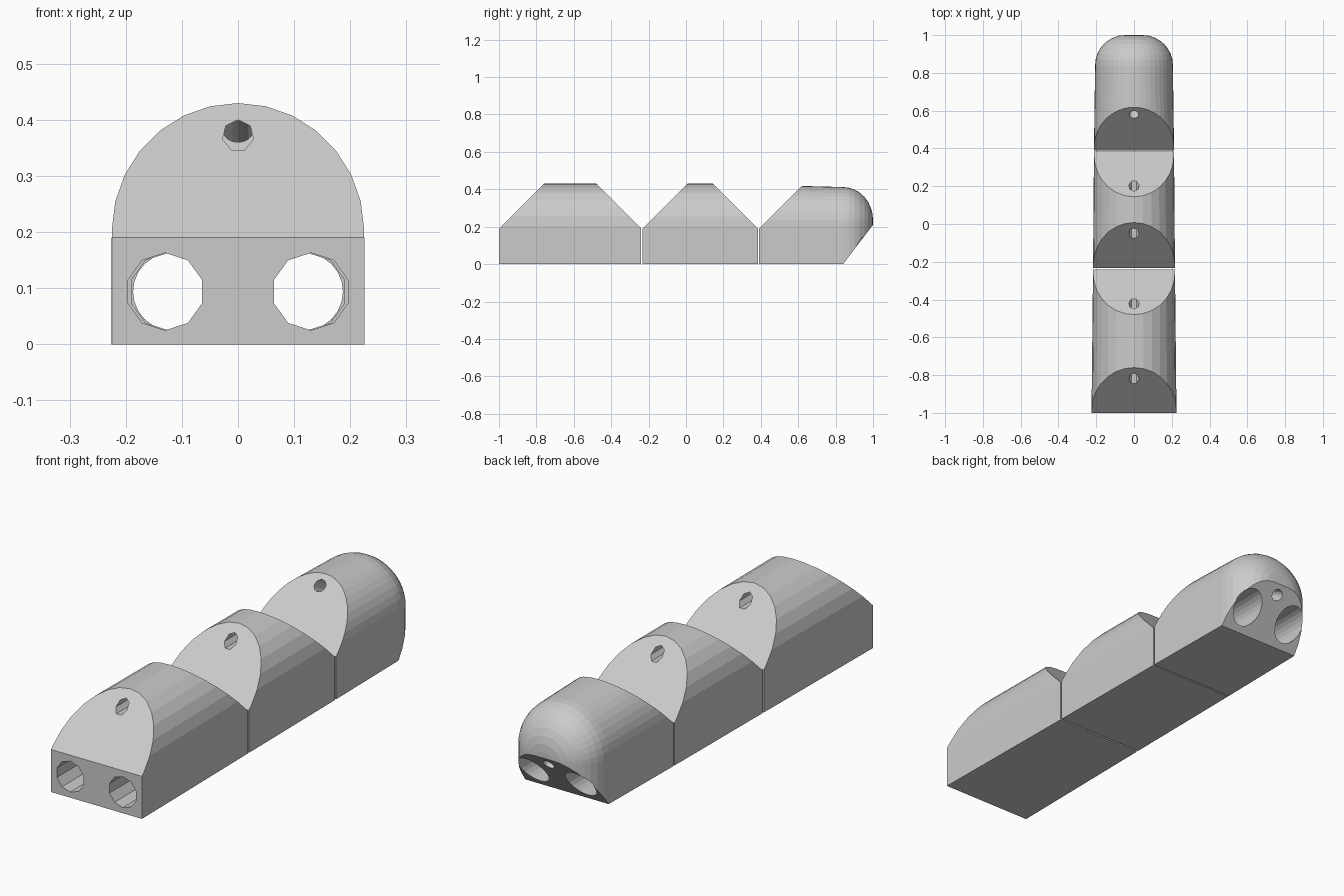
import bpy, bmesh, math
from mathutils import Vector

if "Cube" in bpy.data.objects:
    bpy.data.objects.remove(bpy.data.objects["Cube"])

ARC_Z = 0.205   # height where straight sides meet the arched top


def add_object(name, bm):
    bmesh.ops.recalc_face_normals(bm, faces=bm.faces)
    mesh = bpy.data.meshes.new(name)
    bm.to_mesh(mesh)
    bm.free()
    obj = bpy.data.objects.new(name, mesh)
    bpy.context.collection.objects.link(obj)
    return obj


def loft(stations, sides):
    """Skin D-shaped sections; each station is (y, half width, top height)."""
    bm = bmesh.new()
    rings = []
    for y, w, top in stations:
        pts = [(w, 0), *[(w * math.cos(math.pi * i / sides),
                          ARC_Z + (top - ARC_Z) * math.sin(math.pi * i / sides))
                         for i in range(sides + 1)], (-w, 0)]
        rings.append([bm.verts.new((x, y, z)) for x, z in pts])
    for a, b in zip(rings, rings[1:]):
        for i in range(len(a)):
            j = (i + 1) % len(a)
            bm.faces.new((a[i], a[j], b[j], b[i]))
    bm.faces.new(rings[0])
    bm.faces.new(rings[-1])
    return bm


def slice_off(bm, point, normal):
    """Remove everything on the normal side of a plane and cap the cut."""
    res = bmesh.ops.bisect_plane(
        bm, geom=bm.verts[:] + bm.edges[:] + bm.faces[:], dist=1e-5,
        plane_co=point, plane_no=Vector(normal).normalized(), clear_outer=True)
    edges = [e for e in res["geom_cut"] if isinstance(e, bmesh.types.BMEdge)]
    bmesh.ops.contextual_create(bm, geom=edges)


def drill(obj, start, end, radius, sides):
    """Cut a round tunnel between two points."""
    start, end = Vector(start), Vector(end)
    axis = end - start
    bm = bmesh.new()
    bmesh.ops.create_cone(bm, cap_ends=True, segments=sides, radius1=radius,
                          radius2=radius, depth=axis.length)
    bm.transform(axis.to_track_quat('Z', 'Y').to_matrix().to_4x4())
    bmesh.ops.translate(bm, vec=(start + end) / 2, verts=bm.verts)
    cutter = add_object("tunnel_cutter", bm)
    cutter.hide_render = True
    mod = obj.modifiers.new("tunnel", 'BOOLEAN')
    mod.operation, mod.solver, mod.object = 'DIFFERENCE', 'EXACT', cutter
    bpy.context.view_layer.update()
    deps = bpy.context.evaluated_depsgraph_get()
    mesh = bpy.data.meshes.new_from_object(obj.evaluated_get(deps))
    obj.modifiers.clear()
    obj.data = mesh
    bpy.data.objects.remove(cutter)


def segment(name, y0, y1, stations, sides, tunnel_x, hole_sides, back_slope):
    """One finger segment with bevelled knuckle ends and two lower tunnels."""
    bm = loft(stations, sides)
    slice_off(bm, (0, y0, 0.19), (0, -1, 1))
    if back_slope:
        slice_off(bm, (0, y1, 0.19), (0, 1, 1))
    else:
        slice_off(bm, (0, 0.84, 0), (0, 0.21, -0.16))   # fingertip pad
    obj = add_object(name, bm)
    for s in (-1, 1):
        drill(obj, (s * tunnel_x, y0 - 0.1, 0.094), (s * tunnel_x, y1 + 0.1, 0.094),
              0.069, hole_sides)
    return obj


# Base segment
base = segment("base_segment", -1.0, -0.24,
               [(-1.0, 0.225, 0.43), (-0.24, 0.217, 0.43)], 14, 0.13, 10, True)
drill(base, (0, -1.1, 0.372), (0, -0.2, 0.372), 0.028, 7)

# Middle segment
middle = segment("middle_segment", -0.232, 0.384,
                 [(-0.232, 0.217, 0.43), (0.384, 0.212, 0.43)], 14, 0.124, 10, True)
drill(middle, (0, -0.3, 0.372), (0, 0.45, 0.372), 0.028, 7)

# Tip segment with a rounded end
dome = []
for i in range(9):
    a = math.pi / 2 * i / 8
    inset = 0.16 * (1 - math.cos(a))
    dome.append((0.84 + 0.16 * math.sin(a), 0.206 - inset, 0.412 - inset * 1.1))
tip = segment("tip_segment", 0.39, 1.0,
              [(0.39, 0.212, 0.424)] + dome, 22, 0.118, 24, False)
# Sloping cord tunnel from the knuckle face down to the fingertip pad
drill(tip, (0, 0.48, 0.432), (0, 1.06, 0.125), 0.026, 16)
